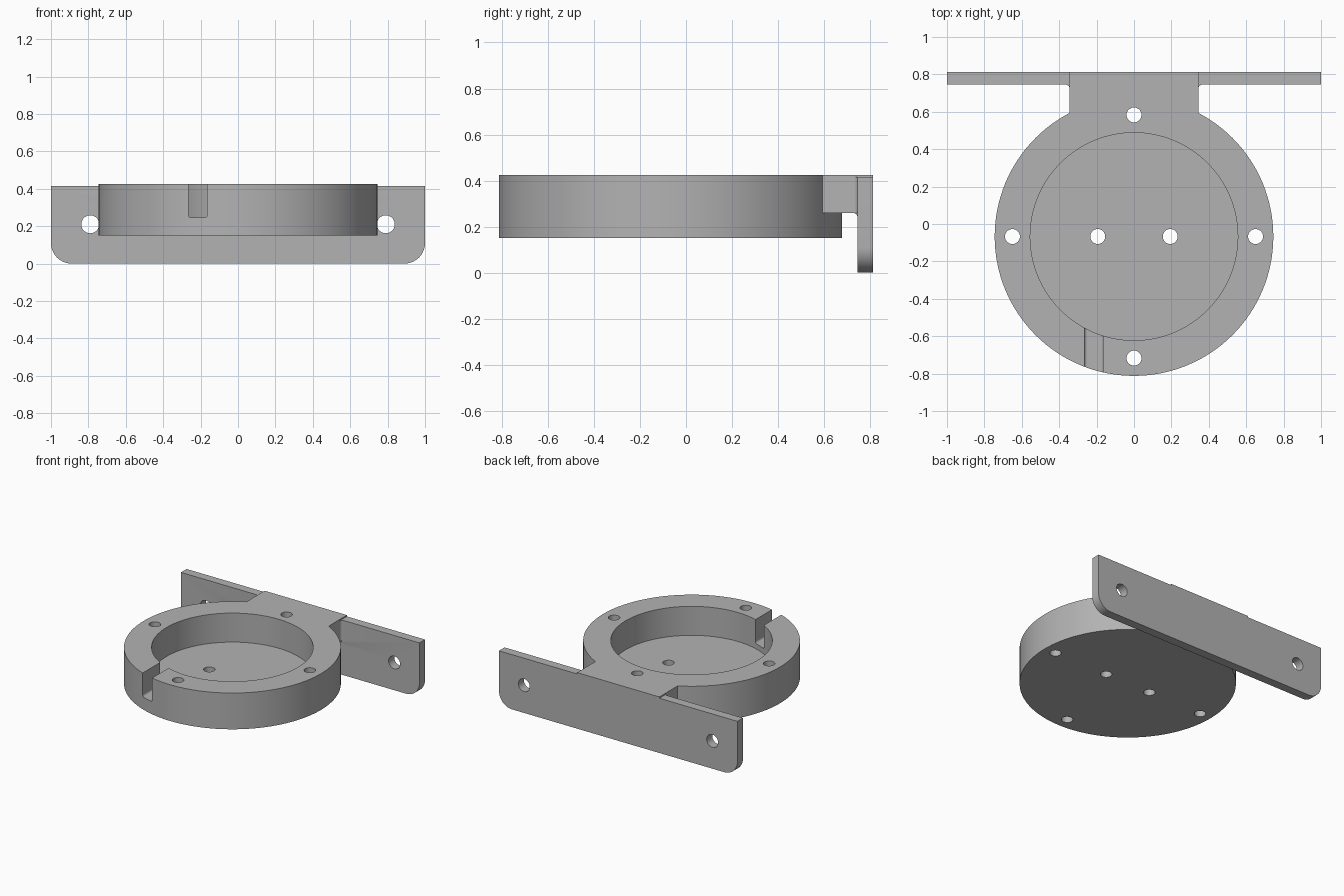
import bpy, bmesh
from math import sin, cos, pi, radians
from mathutils import Vector

if "Cube" in bpy.data.objects:
    bpy.data.objects.remove(bpy.data.objects["Cube"])

grey = bpy.data.materials.new("light grey")
grey.use_nodes = True
grey.diffuse_color = (0.45, 0.45, 0.45, 1)
grey.node_tree.nodes["Principled BSDF"].inputs["Base Color"].default_value = (0.45, 0.45, 0.45, 1)

CY = -0.067            # centre of the round housing
BASE, TOP = 0.15, 0.425
PLATE_FRONT, BACK = 0.745, 0.812
NECK = 0.345           # half width of the neck


def arc(cx, cy, r, start, end, n=10):
    return [(cx + r * cos(radians(start + (end - start) * i / n)),
             cy + r * sin(radians(start + (end - start) * i / n))) for i in range(n + 1)]


def circle(cx, cy, r, n=32):
    return arc(cx, cy, r, 0, 360, n)[:-1]


def box(x0, x1, y0, y1):
    return [(x0, y0), (x1, y0), (x1, y1), (x0, y1)]


def prism(name, profile, lo, hi, axis="z"):
    """Extrude a closed 2D profile between lo and hi along an axis."""
    place = {"z": lambda a, b, t: (a, b, t),
             "y": lambda a, b, t: (a, t, b),
             "x": lambda a, b, t: (t, a, b)}[axis]
    bm = bmesh.new()
    face = bm.faces.new([bm.verts.new(place(a, b, lo)) for a, b in profile])
    moved = bmesh.ops.extrude_face_region(bm, geom=[face])["geom"]
    bmesh.ops.translate(bm, vec=Vector(place(0, 0, hi - lo)),
                        verts=[v for v in moved if isinstance(v, bmesh.types.BMVert)])
    bmesh.ops.recalc_face_normals(bm, faces=bm.faces)
    mesh = bpy.data.meshes.new(name)
    bm.to_mesh(mesh)
    bm.free()
    mesh.materials.append(grey)
    obj = bpy.data.objects.new(name, mesh)
    bpy.context.collection.objects.link(obj)
    return obj


def combine(target, tool, operation):
    bpy.context.view_layer.objects.active = target
    mod = target.modifiers.new(operation.lower(), "BOOLEAN")
    mod.operation, mod.solver, mod.object = operation, "EXACT", tool
    bpy.ops.object.modifier_apply(modifier=mod.name)
    bpy.data.objects.remove(tool)


# Round housing
bracket = prism("mounting_bracket", circle(0, CY, 0.745, 128), BASE, TOP)

# Neck and its fillets against the plate
combine(bracket, prism("neck", box(-NECK, NECK, 0.55, BACK), 0.26, TOP), "UNION")

# Back plate with rounded lower corners
R = 0.11
outline = arc(-1 + R, R, R, 180, 270) + arc(1 - R, R, R, 270, 360) + [(1, 0.415), (-1, 0.415)]
combine(bracket, prism("back_plate", outline, PLATE_FRONT, BACK, "y"), "UNION")

F = 0.02
for side in (-1, 1):
    curve = [(side * x, y) for x, y in arc(NECK + F, PLATE_FRONT - F, F, 180, 90, 6)]
    curve += [(side * (NECK + F), PLATE_FRONT + F), (side * (NECK - F), PLATE_FRONT + F),
              (side * (NECK - F), PLATE_FRONT - F)]
    combine(bracket, prism("neck_fillet", curve, 0.26, 0.415), "UNION")
under = arc(PLATE_FRONT - F, 0.26 - F, F, 90, 0, 6)
under += [(PLATE_FRONT + F, 0.26 - F), (PLATE_FRONT + F, 0.28), (PLATE_FRONT - F, 0.28)]
combine(bracket, prism("under_fillet", under, -NECK, NECK, "x"), "UNION")

# Round pocket
combine(bracket, prism("pocket", circle(0, CY, 0.555, 128), 0.205, 0.6), "DIFFERENCE")

# Wire slot through the front wall
c = 0.015
slot = arc(-0.265 + c, 0.245 + c, c, 180, 270, 5) + arc(-0.165 - c, 0.245 + c, c, 270, 360, 5)
slot += [(-0.165, 0.6), (-0.265, 0.6)]
combine(bracket, prism("slot", slot, -0.95, -0.45, "y"), "DIFFERENCE")

# Vertical screw holes in the rim and floor
for x, y in ((0.65, 0), (-0.65, 0), (0, 0.65), (0, -0.65), (0.194, 0), (-0.194, 0)):
    combine(bracket, prism("screw_hole", circle(x, CY + y, 0.04), 0.05, 0.6), "DIFFERENCE")

# Holes through the back plate
for x in (-0.79, 0.79):
    combine(bracket, prism("plate_hole", circle(x, 0.21, 0.048), 0.7, 0.9, "y"), "DIFFERENCE")

bpy.ops.object.select_all(action="DESELECT")
bracket.select_set(True)
bpy.context.view_layer.objects.active = bracket
bpy.ops.object.shade_smooth_by_angle(angle=radians(30))
